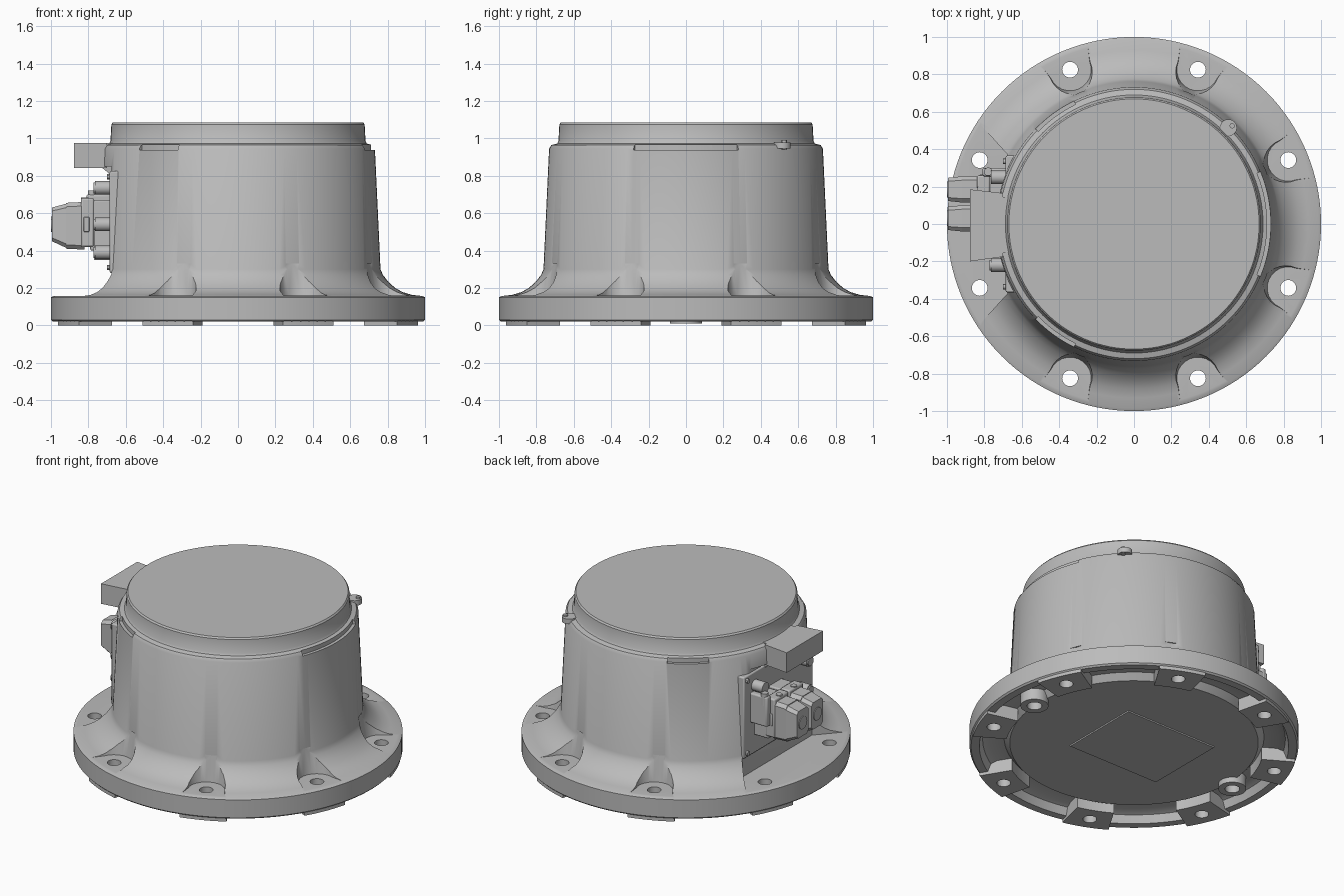
import bpy, bmesh
from math import sin, cos, pi, radians
from mathutils import Vector, Matrix

if "Cube" in bpy.data.objects:
    bpy.data.objects.remove(bpy.data.objects["Cube"], do_unlink=True)

grey = bpy.data.materials.new("cast grey")
grey.use_nodes = True
colour = (0.5, 0.5, 0.5, 1)
grey.diffuse_color = colour
grey.node_tree.nodes["Principled BSDF"].inputs["Base Color"].default_value = colour


def make(name, bm):
    bmesh.ops.recalc_face_normals(bm, faces=bm.faces)
    mesh = bpy.data.meshes.new(name)
    bm.to_mesh(mesh)
    bm.free()
    mesh.materials.append(grey)
    obj = bpy.data.objects.new(name, mesh)
    bpy.context.collection.objects.link(obj)
    return obj


def loft(name, lower, upper, turn=0):
    """Solid between two matching outlines, turned about the z axis."""
    bm = bmesh.new()
    a = [bm.verts.new(p) for p in lower]
    b = [bm.verts.new(p) for p in upper]
    bm.faces.new(a)
    bm.faces.new(b)
    for i in range(len(a)):
        j = (i + 1) % len(a)
        bm.faces.new((a[i], a[j], b[j], b[i]))
    bm.transform(Matrix.Rotation(turn, 4, "Z"))
    return make(name, bm)


def prism(name, outline, z0, z1, turn=0):
    return loft(name, [(x, y, z0) for x, y in outline], [(x, y, z1) for x, y in outline], turn)


def box(name, x, y, z, bevel=0.0):
    obj = prism(name, [(x[0], y[0]), (x[1], y[0]), (x[1], y[1]), (x[0], y[1])], *z)
    if bevel:
        mod = obj.modifiers.new("soft edges", "BEVEL")
        mod.width, mod.segments = bevel, 2
    return obj


def rod(name, centre, radius, length, axis="Z", sides=32):
    bm = bmesh.new()
    bmesh.ops.create_cone(bm, cap_ends=True, segments=sides, radius1=radius, radius2=radius, depth=length)
    if axis == "X":
        bm.transform(Matrix.Rotation(pi / 2, 4, "Y"))
    bm.transform(Matrix.Translation(Vector(centre)))
    return make(name, bm)


def sector(name, r0, r1, half, z0, z1, turn):
    steps = [half * (i / 6 - 1) for i in range(13)]
    outline = [(r1 * cos(t), r1 * sin(t)) for t in steps]
    outline += [(r0 * cos(t), r0 * sin(t)) for t in reversed(steps)]
    return prism(name, outline, z0, z1, turn)


def combine(target, tool, operation="DIFFERENCE"):
    mod = target.modifiers.new("combine", "BOOLEAN")
    mod.operation, mod.object, mod.solver = operation, tool, "EXACT"
    bpy.context.view_layer.objects.active = target
    bpy.ops.object.modifier_apply(modifier=mod.name)
    bpy.data.objects.remove(tool, do_unlink=True)


# Turned housing with flange, fillet, tapered wall, lid step and hollow underside
profile = [(0, .045), (.755, .045), (.79, .085), (.88, .085), (.92, .07), (.94, .02),
           (.99, .02), (1, .03), (1, .15), (.985, .157), (.93, .163), (.88, .178),
           (.84, .2), (.8, .237), (.775, .27), (.762, .3), (.732, .945), (.72, .964),
           (.69, .972), (.682, .985), (.677, 1.075), (.669, 1.085), (0, 1.085)]
bm = bmesh.new()
pts = [bm.verts.new((r, 0, z)) for r, z in profile]
edges = [bm.edges.new(pair) for pair in zip(pts, pts[1:])]
bmesh.ops.spin(bm, geom=pts + edges, axis=(0, 0, 1), cent=(0, 0, 0), angle=2 * pi, steps=128)
bmesh.ops.remove_doubles(bm, verts=bm.verts, dist=0.0005)
housing = make("housing", bm)

# Feet around the bolts and two locating bosses underneath
bolt_angles = [radians(22.5 + 45 * i) for i in range(8)]
for a in bolt_angles:
    combine(housing, sector("foot", .785, .992, radians(8.5), 0, .12, a), "UNION")
for x in (-.78, .79):
    combine(housing, rod("boss", (x, 0, .06), .085, .1), "UNION")
    combine(housing, rod("boss_hole", (x, 0, 0), .045, .14))

# Flat for the connector panel, widening across the flange
flat = [(-.675, -.37), (-.675, .37), (-.82, .53), (-1.2, .93), (-1.2, -.93), (-.82, -.53)]
combine(housing, prism("panel_cut", flat, .1575, .85))


# Scallops above the flange bolts, then the bolt holes
def scallop(r, z):
    arc = [radians(90 + 15 * i) for i in range(13)]
    pts = [(.893 + r * cos(t), r * sin(t), z) for t in arc]
    return pts + [(1.1, -r - .06, z), (1.1, r + .06, z)]


for a in bolt_angles:
    if cos(a) > -.8:
        combine(housing, loft("scallop", scallop(.113, .1585), scallop(.14, .33), a))
    combine(housing, rod("bolt_hole", (.893 * cos(a), .893 * sin(a), .1), .042, .5))

# Shallow arc notches under the lid shoulder
for a, half in ((0, 22.5), (126, 10), (234, 10)):
    combine(housing, sector("notch", .712, .85, radians(half), .937, 1, radians(a)))

# Raised square on the underside
box("underside_plate", (-.4, .28), (-.27, .28), (.036, .05))

# Small catch on the shoulder
rod("shoulder_catch", (.505, .515, .962), .045, .034)
rod("catch_pin", (.525, .525, .965), .014, .05, sides=12)

# Hood above the connectors, flaring outward
hood = [(-.6, -.15), (-.7, -.155), (-.7, -.175), (-.877, -.2), (-.877, .185), (-.7, .165), (-.7, .145), (-.6, .14)]
prism("connector_hood", hood, .842, .976)
loft("hood_gusset", [(-.6, -.15, .8), (-.675, -.15, .8), (-.675, .14, .8), (-.6, .14, .8)],
     [(-.6, -.15, .845), (-.73, -.16, .845), (-.73, .15, .845), (-.6, .14, .845)])

# Connector panel with corner screws
box("connector_panel", (-.686, -.6), (-.365, .365), (.28, .825), .008)
for y in (-.335, 0, .335):
    for z in (.31, .795):
        rod("panel_screw", (-.69, y, z), .014, .02, "X", 12)


# Two tapered plugs on rectangular sockets
def frame(x, y, half, z0, z1):
    c = half * .3
    return [(x, y - half + c, z0), (x, y + half - c, z0), (x, y + half, z0 + c), (x, y + half, z1 - c),
            (x, y + half - c, z1), (x, y - half + c, z1), (x, y - half, z1 - c), (x, y - half, z0 + c)]


for y in (.185, .03):
    box("plug_socket", (-.79, -.67), (y - .068, y + .068), (.4, .67), .008)
    box("plug_collar", (-.84, -.77), (y - .075, y + .075), (.42, .68), .01)
    loft("plug_body", frame(-.92, y, .07, .41, .655), frame(-.82, y, .07, .405, .66))
    loft("plug_tip", frame(-.995, y, .062, .45, .63), frame(-.92, y, .07, .415, .65))
    rod("plug_face", (-.99, y, .54), .042, .02, "X")
    rod("plug_latch", (-.82, y, .66), .02, .05)
    box("plug_lever", (-.825, -.795), (y - .08, y + .08), (.5, .58), .004)

# Side latch and small round connectors
box("side_latch", (-.81, -.68), (.255, .3), (.5, .7), .01)
rod("latch_post", (-.78, .28, .68), .022, .08)
for z, r in ((.735, .036), (.54, .036), (.39, .036)):
    rod("round_connector", (-.72, -.22, z), r, .09, "X")
    rod("connector_cap", (-.758, -.22, z), r * .8, .03, "X")
rod("round_connector", (-.72, .25, .735), .036, .09, "X")
box("lower_socket", (-.77, -.68), (-.12, -.06), (.35, .57), .006)

# Smooth shading with sharp edges kept
for obj in bpy.context.scene.objects:
    obj.select_set(obj.type == "MESH")
bpy.context.view_layer.objects.active = housing
bpy.ops.object.shade_smooth_by_angle(angle=radians(30))
